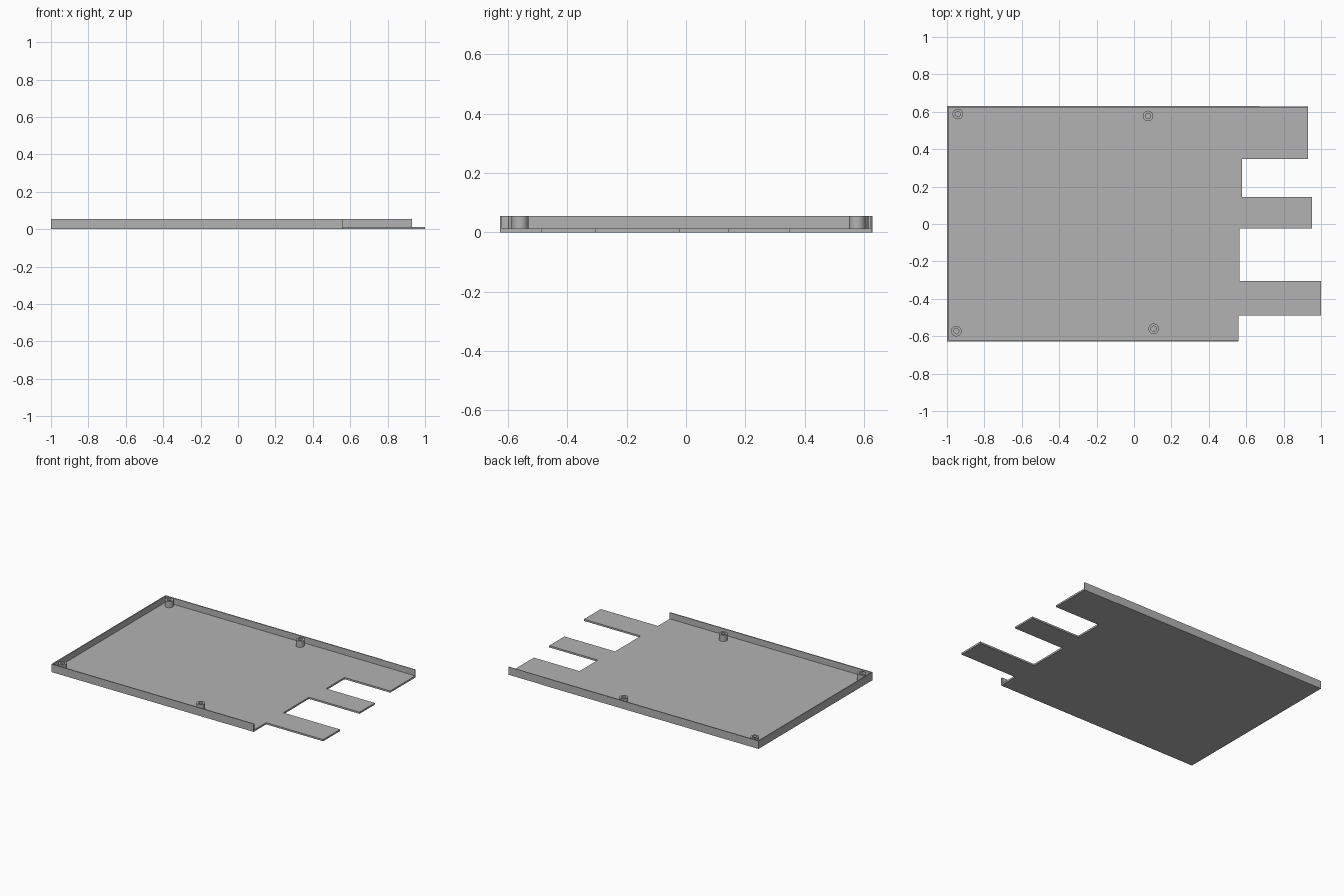
import bpy
import bmesh
from math import cos, sin, pi, radians

cube = bpy.data.objects.get("Cube")
if cube:
    bpy.data.objects.remove(cube)

FLOOR = 0.012    # thickness of the base plate
TOP = 0.055      # height of walls and posts
WALL = 0.007

grey = bpy.data.materials.new("light grey")
grey.use_nodes = True
grey.diffuse_color = (0.45, 0.45, 0.45, 1)
grey.node_tree.nodes["Principled BSDF"].inputs["Base Color"].default_value = grey.diffuse_color


def add_object(name, bm):
    bmesh.ops.recalc_face_normals(bm, faces=bm.faces)
    mesh = bpy.data.meshes.new(name)
    bm.to_mesh(mesh)
    bm.free()
    mesh.materials.append(grey)
    obj = bpy.data.objects.new(name, mesh)
    bpy.context.collection.objects.link(obj)
    return obj


def prism(name, outline, z0, z1):
    bm = bmesh.new()
    base = bm.faces.new([bm.verts.new((x, y, z0)) for x, y in outline])
    ext = bmesh.ops.extrude_face_region(bm, geom=[base], use_keep_orig=True)
    verts = [g for g in ext["geom"] if isinstance(g, bmesh.types.BMVert)]
    bmesh.ops.translate(bm, verts=verts, vec=(0, 0, z1 - z0))
    return add_object(name, bm)


def post(name, x, y, outer=0.028, inner=0.014, sides=24):
    # Hollow screw post, spun from a closed rectangular profile
    profile = [(outer, FLOOR), (outer, TOP), (inner, TOP), (inner, FLOOR)]
    bm = bmesh.new()
    rings = [[bm.verts.new((x + r * cos(2 * pi * i / sides),
                            y + r * sin(2 * pi * i / sides), z))
              for i in range(sides)] for r, z in profile]
    for a, b in zip(rings, rings[1:] + rings[:1]):
        for i in range(sides):
            j = (i + 1) % sides
            bm.faces.new((a[i], a[j], b[j], b[i]))
    obj = add_object(name, bm)
    bpy.ops.object.select_all(action="DESELECT")
    obj.select_set(True)
    bpy.context.view_layer.objects.active = obj
    bpy.ops.object.shade_smooth_by_angle(angle=radians(35))


# Base plate with three tongues on the right edge
prism("base_plate", [
    (-1, -0.627), (0.56, -0.627), (0.56, -0.49), (1, -0.49), (1, -0.305),
    (0.563, -0.305), (0.563, -0.023), (0.953, -0.023), (0.953, 0.145),
    (0.578, 0.145), (0.578, 0.347), (0.93, 0.347), (0.93, 0.627),
    (0.67, 0.627), (0.67, 0.63), (-1, 0.63)], 0, FLOOR)

# Rim on three sides, with a thinner stretch along the end of the back edge
prism("rim_wall", [
    (0.56, -0.627), (0.56, -0.627 + WALL), (-1 + WALL, -0.627 + WALL),
    (-1 + WALL, 0.63 - WALL), (0.93, 0.63 - WALL), (0.93, 0.627),
    (0.67, 0.627), (0.67, 0.63), (-1, 0.63), (-1, -0.627)], FLOOR, TOP)

# Screw posts
for name, x, y in [("back_outer_post", -0.942, 0.588), ("back_inner_post", 0.075, 0.578),
                   ("front_outer_post", -0.95, -0.573), ("front_inner_post", 0.105, -0.56)]:
    post(name, x, y)
